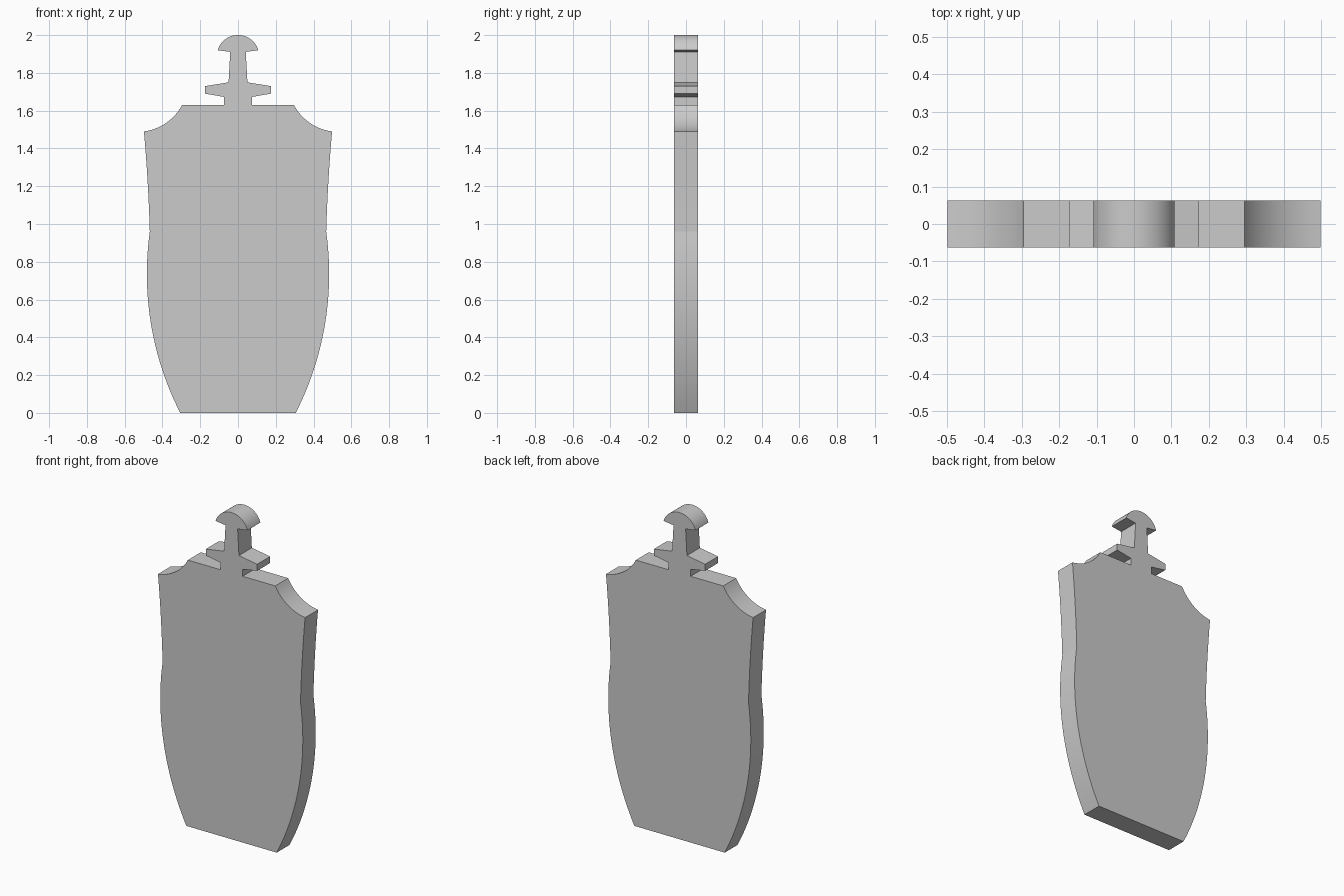
import bpy, bmesh, math
from mathutils import Vector

if "Cube" in bpy.data.objects:
    bpy.data.objects.remove(bpy.data.objects["Cube"])

HALF_DEPTH = 0.0625


def arc(p, q, sag, n):
    """Points of a circular arc from p to q (q left out); sag > 0 bulges outward."""
    p, q = Vector(p), Vector(q)
    d = q - p
    half = d.length / 2
    r = (half * half + sag * sag) / (2 * abs(sag))
    side = math.copysign(1, sag)
    normal = Vector((d.y, -d.x)).normalized() * side
    centre = (p + q) / 2 + normal * (abs(sag) - r)
    a = math.asin(half / r)
    along = d.normalized()
    pts = []
    for i in range(n):
        t = -a + 2 * a * i / n
        pts.append(tuple(centre + along * r * math.sin(t) + normal * r * math.cos(t)))
    return pts


# Right half of the outline, bottom to top
half = arc((0.306, 0), (0.467, 0.96), 0.0747, 24)         # lower body
half += arc((0.467, 0.96), (0.498, 1.49), -0.004, 8)      # upper body
half += arc((0.498, 1.49), (0.296, 1.63), -0.03, 12)      # scooped shoulder
half += [(0.296, 1.63), (0.075, 1.63), (0.075, 1.673),    # collar
         (0.174, 1.69), (0.174, 1.73), (0.05, 1.75),      # cross arm
         (0.041, 1.911)]                                  # neck
half += arc((0.108, 1.92), (0, 2.0), 0.0225, 14)          # domed cap

# Mirror the outline and extrude it into a flat plate
outline = half + [(0, 2.0)] + [(-x, z) for x, z in reversed(half)]
bm = bmesh.new()
face = bm.faces.new([bm.verts.new((x, -HALF_DEPTH, z)) for x, z in outline])
new = bmesh.ops.extrude_face_region(bm, geom=[face], use_keep_orig=True)["geom"]
bmesh.ops.translate(bm, vec=(0, 2 * HALF_DEPTH, 0),
                    verts=[v for v in new if isinstance(v, bmesh.types.BMVert)])
bmesh.ops.recalc_face_normals(bm, faces=bm.faces)
mesh = bpy.data.meshes.new("bottle_plate")
bm.to_mesh(mesh)
bm.free()
plate = bpy.data.objects.new("bottle_plate", mesh)
bpy.context.collection.objects.link(plate)

# Smooth curved rims, crisp corners
bpy.context.view_layer.objects.active = plate
plate.select_set(True)
bpy.ops.object.shade_smooth_by_angle(angle=math.radians(8))
